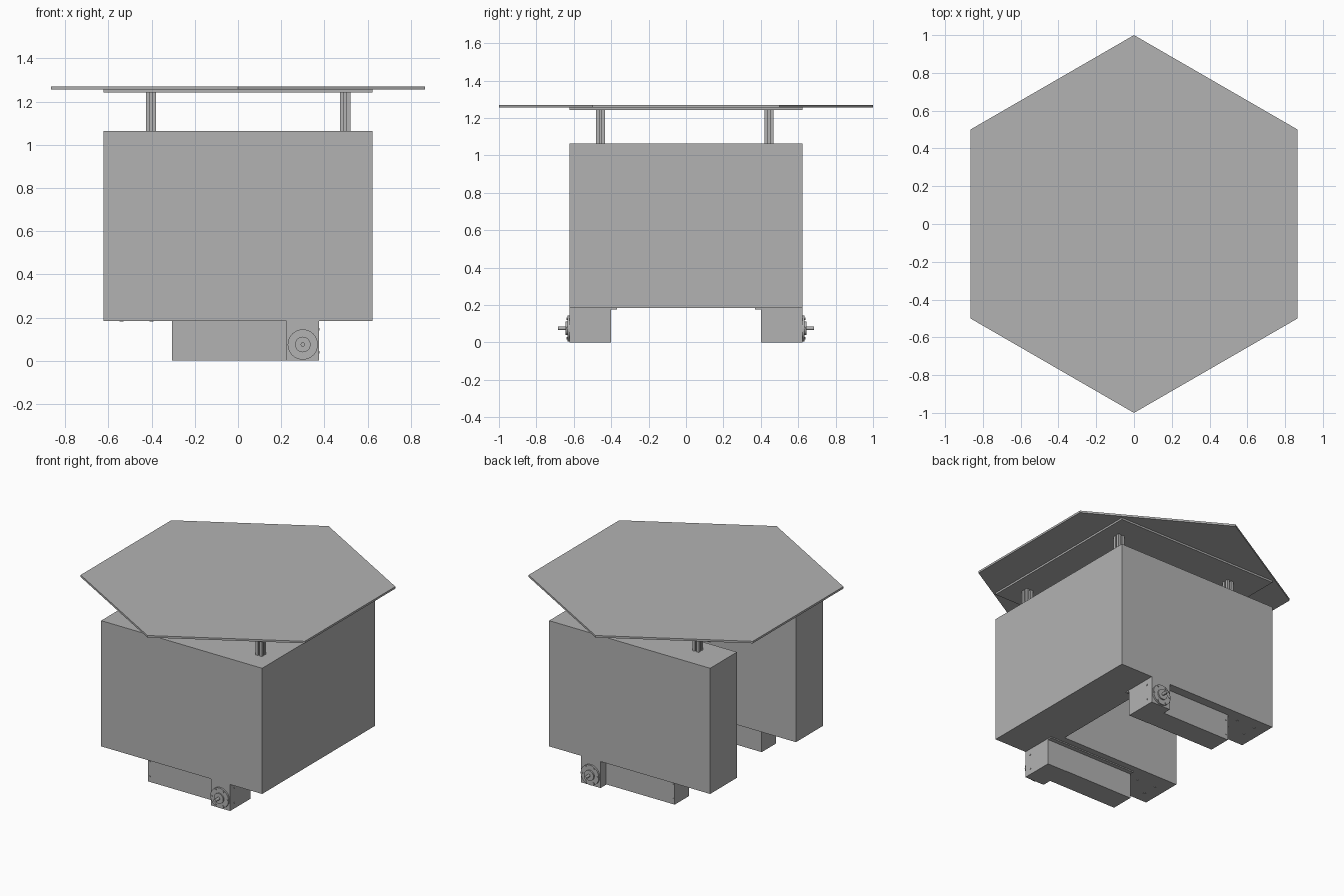
import bpy, bmesh, math
from mathutils import Matrix

cube = bpy.data.objects.get("Cube")
if cube:
    bpy.data.objects.remove(cube, do_unlink=True)

grey = bpy.data.materials.new("mid_grey")
grey.use_nodes = True
COLOUR = (0.45, 0.45, 0.45, 1)
grey.diffuse_color = COLOUR
grey.node_tree.nodes["Principled BSDF"].inputs["Base Color"].default_value = COLOUR


def finish(name, bm):
    bmesh.ops.recalc_face_normals(bm, faces=bm.faces)
    mesh = bpy.data.meshes.new(name)
    bm.to_mesh(mesh)
    bm.free()
    mesh.materials.append(grey)
    obj = bpy.data.objects.new(name, mesh)
    bpy.context.collection.objects.link(obj)
    return obj


def prism(name, outline, z0, z1):
    """Extrude an xy outline from z0 up to z1."""
    bm = bmesh.new()
    low = bm.faces.new([bm.verts.new((x, y, z0)) for x, y in outline])
    new = bmesh.ops.extrude_face_region(bm, geom=[low])["geom"]
    verts = [v for v in new if isinstance(v, bmesh.types.BMVert)]
    bmesh.ops.translate(bm, vec=(0, 0, z1 - z0), verts=verts)
    return finish(name, bm)


def box(name, x0, x1, y0, y1, z0, z1):
    y0, y1 = sorted((y0, y1))
    return prism(name, [(x0, y0), (x1, y0), (x1, y1), (x0, y1)], z0, z1)


def rod(name, centre, radius, length, axis="Y", sides=24):
    bm = bmesh.new()
    turn = {"X": Matrix.Rotation(math.pi / 2, 4, "Y"),
            "Y": Matrix.Rotation(math.pi / 2, 4, "X"),
            "Z": Matrix.Identity(4)}[axis]
    bmesh.ops.create_cone(bm, cap_ends=True, segments=sides, radius1=radius,
                          radius2=radius, depth=length,
                          matrix=Matrix.Translation(centre) @ turn)
    return finish(name, bm)


# Body: block with a deep slot open towards -x
H, SLOT, BACK = 0.622, 0.325, 0.30
prism("body", [(-H, -H), (H, -H), (H, H), (-H, H), (-H, SLOT),
               (BACK, SLOT), (BACK, -SLOT), (-H, -SLOT)], 0.185, 1.063)

# Table top: square backing board and hexagonal plate
box("backing_board", -H, H, -H, H, 1.243, 1.256)
prism("hexagon_top", [(math.sin(i * math.pi / 3), math.cos(i * math.pi / 3))
                      for i in range(6)], 1.256, 1.27)

# Posts: slotted extrusions, one quarter profile turned four times
quarter = [(0.024, -0.024), (0.024, -0.006), (0.010, -0.006),
           (0.010, 0.006), (0.024, 0.006)]
section = []
for turn in range(4):
    c, s = [(1, 0), (0, 1), (-1, 0), (0, -1)][turn]
    section += [(x * c - y * s, x * s + y * c) for x, y in quarter]
for px in (-0.403, 0.497):
    for py in (-0.457, 0.445):
        prism("post", [(px + x, py + y) for x, y in section], 1.063, 1.243)

# Drive units under both legs
GX, GZ = 0.30, 0.075
for s, side in ((-1, "front"), (1, "back")):
    box(side + "_motor_housing", -0.305, 0.225, s * 0.40, s * 0.56, 0.002, 0.18)
    box(side + "_gearbox", 0.225, 0.375, s * 0.40, s * 0.622, 0, 0.185)
    box(side + "_mounting_plate", -0.305, 0.375, s * 0.37, s * 0.56, 0.177, 0.186)
    # Output flange, hub and shaft
    rod(side + "_flange", (GX, s * 0.626, GZ), 0.070, 0.016, sides=32)
    rod(side + "_hub", (GX, s * 0.637, GZ), 0.036, 0.012)
    rod(side + "_shaft", (GX, s * 0.658, GZ), 0.010, 0.054, sides=16)
    for i in range(6):
        a = i * math.pi / 3
        rod(side + "_flange_screw",
            (GX + 0.06 * math.cos(a), s * 0.636, GZ + 0.06 * math.sin(a)),
            0.007, 0.006, sides=10)
    # Small screws on housing and gearbox ends
    for z in (0.04, 0.145):
        rod(side + "_housing_screw", (-0.29, s * 0.56, z), 0.006, 0.006, sides=10)
        rod(side + "_end_screw", (0.375, s * 0.575, z), 0.006, 0.006, "X", 10)
    # Fixing bolts beside the housing
    for x in (-0.40, -0.54):
        for y in (0.44, 0.54):
            rod(side + "_leg_bolt", (x, s * y, 0.185), 0.009, 0.006, "Z", 12)
